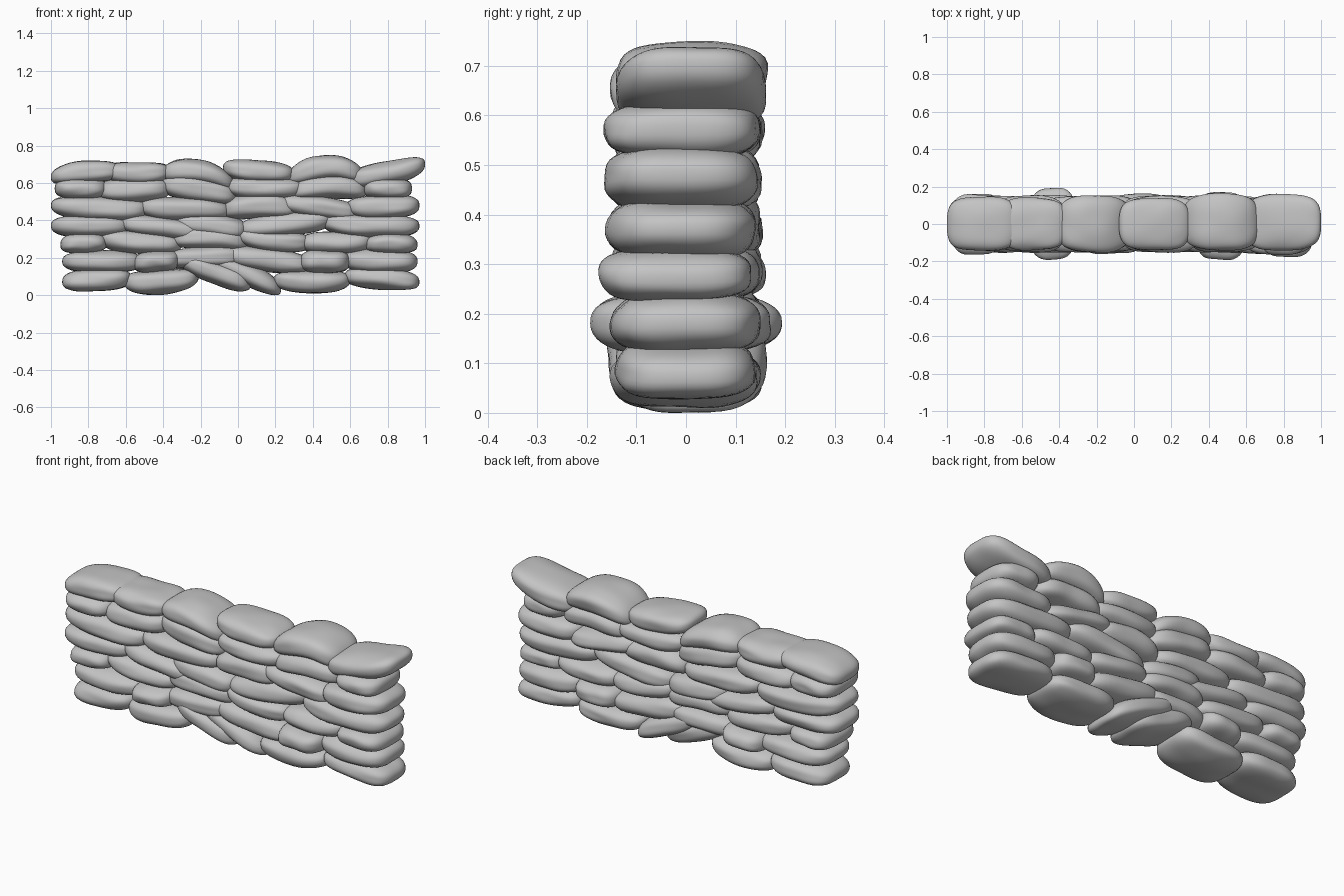
import bpy
import bmesh
from mathutils import Vector, noise

default_cube = bpy.data.objects.get("Cube")
if default_cube:
    bpy.data.objects.remove(default_cube, do_unlink=True)

GREY = (0.55, 0.55, 0.55, 1.0)
canvas = bpy.data.materials.new("grey_canvas")
canvas.use_nodes = True
canvas.diffuse_color = GREY
canvas.node_tree.nodes["Principled BSDF"].inputs["Base Color"].default_value = GREY

CM = 0.01      # layout values below are in hundredths of a unit
bags = []


def pillow(name, left, right, z_left, z_mid, z_right, thick, y_mid=0, depth=30):
    """Rounded, slightly lumpy sack whose spine bends through three heights."""
    half = Vector((right - left, depth, thick)) * CM / 2
    centre_x = (left + right) * CM / 2
    slope = (z_right - z_left) * CM / 2
    curve = ((z_left + z_right) / 2 - z_mid) * CM
    seed = Vector((left, thick, z_mid)) * 0.37

    bm = bmesh.new()
    bmesh.ops.create_cube(bm, size=2)
    bmesh.ops.subdivide_edges(bm, edges=bm.edges[:], cuts=11, use_grid_fill=True)
    for v in bm.verts:
        # squash the cube to a rounded block, squarer in plan than in section
        x, y, z = v.co
        plan = (abs(x) ** 3.3 + abs(y) ** 3.3) ** (1 / 3.3)
        size = (plan ** 2.7 + abs(z) ** 2.7) ** (1 / 2.7)
        p = v.co / size
        lump = noise.noise(p * 1.3 + seed)
        u = p.x
        v.co = (centre_x + u * half.x,
                y_mid * CM + p.y * half.y * (1 + 0.06 * lump),
                z_mid * CM + slope * u + curve * u * u
                + p.z * half.z * (1 + 0.1 * lump))
    mesh = bpy.data.meshes.new(name)
    bm.to_mesh(mesh)
    bm.free()
    mesh.materials.append(canvas)
    mesh.shade_smooth()
    bag = bpy.data.objects.new(name, mesh)
    bpy.context.collection.objects.link(bag)
    bags.append(bag)


def course(label, *layout):
    for i, values in enumerate(layout):
        pillow(f"{label}_sandbag_{i + 1}", *values)


# Each sack: left, right, spine heights (left, middle, right), thickness,
# then optional depth offset and depth
course("bottom_course",
       (-94, -57, 8, 9, 10, 12),
       (-61, -21, 8, 8, 11, 13),
       (-31, 7, 20, 13, 7, 13, -1, 30),
       (-17, 23, 21, 13, 4, 13, 1, 30),
       (19, 60, 9, 8, 9, 12),
       (57, 97, 11, 10, 8, 12, 0, 28))
course("second_course",
       (-94, -51, 19, 19, 19, 12),
       (-56, -31, 18, 19, 20, 12, 0, 38),
       (-38, 3, 20, 21, 22, 12),
       (-9, 39, 23, 20, 17, 13),
       (33, 60, 19, 19, 19, 13, -1, 36),
       (56, 96, 20, 19, 19, 13))
course("third_course",
       (-95, -70, 28, 29, 29, 11, 0, 32),
       (-74, -30, 31, 29, 28, 12),
       (-36, 5, 31, 32, 29, 13),
       (-1, 39, 33, 30, 29, 12),
       (33, 72, 29, 29, 30, 12),
       (68, 96, 28, 29, 28, 11, -2, 31))
course("fourth_course",
       (-100, -58, 38, 38, 38, 12),
       (-64, -17, 40, 37, 34, 12),
       (-34, 5, 40, 38, 36, 13),
       (0, 51, 36, 39, 42, 13),
       (45, 97, 40, 38, 38, 13, -1, 30))
course("fifth_course",
       (-100, -48, 49, 47, 47, 13),
       (-53, -4, 48, 47, 46, 13),
       (-8, 32, 46, 49, 47, 14),
       (21, 65, 51, 48, 45, 12),
       (58, 97, 48, 48, 49, 13, -1, 31))
course("sixth_course",
       (-98, -70, 58, 58, 58, 12, 0, 32),
       (-75, -36, 57, 57, 58, 13),
       (-41, -1, 60, 58, 54, 14),
       (-7, 36, 59, 58, 58, 12),
       (28, 69, 56, 59, 57, 13),
       (67, 93, 58, 58, 58, 12, -1, 31))
course("top_course",
       (-100, -62, 64, 67, 67, 12, 0, 29),
       (-72, -36, 67, 66, 67, 12, 0, 28),
       (-41, -2, 66, 67, 60, 13, 0, 30),
       (-8, 30, 69, 67, 66, 12, 0, 28),
       (26, 67, 63, 69, 65, 14, 1, 30),
       (59, 100, 63, 66, 71, 13, 1, 30))

# Rest the wall on the ground
lowest = min(v.co.z for bag in bags for v in bag.data.vertices)
for bag in bags:
    for v in bag.data.vertices:
        v.co.z -= lowest
